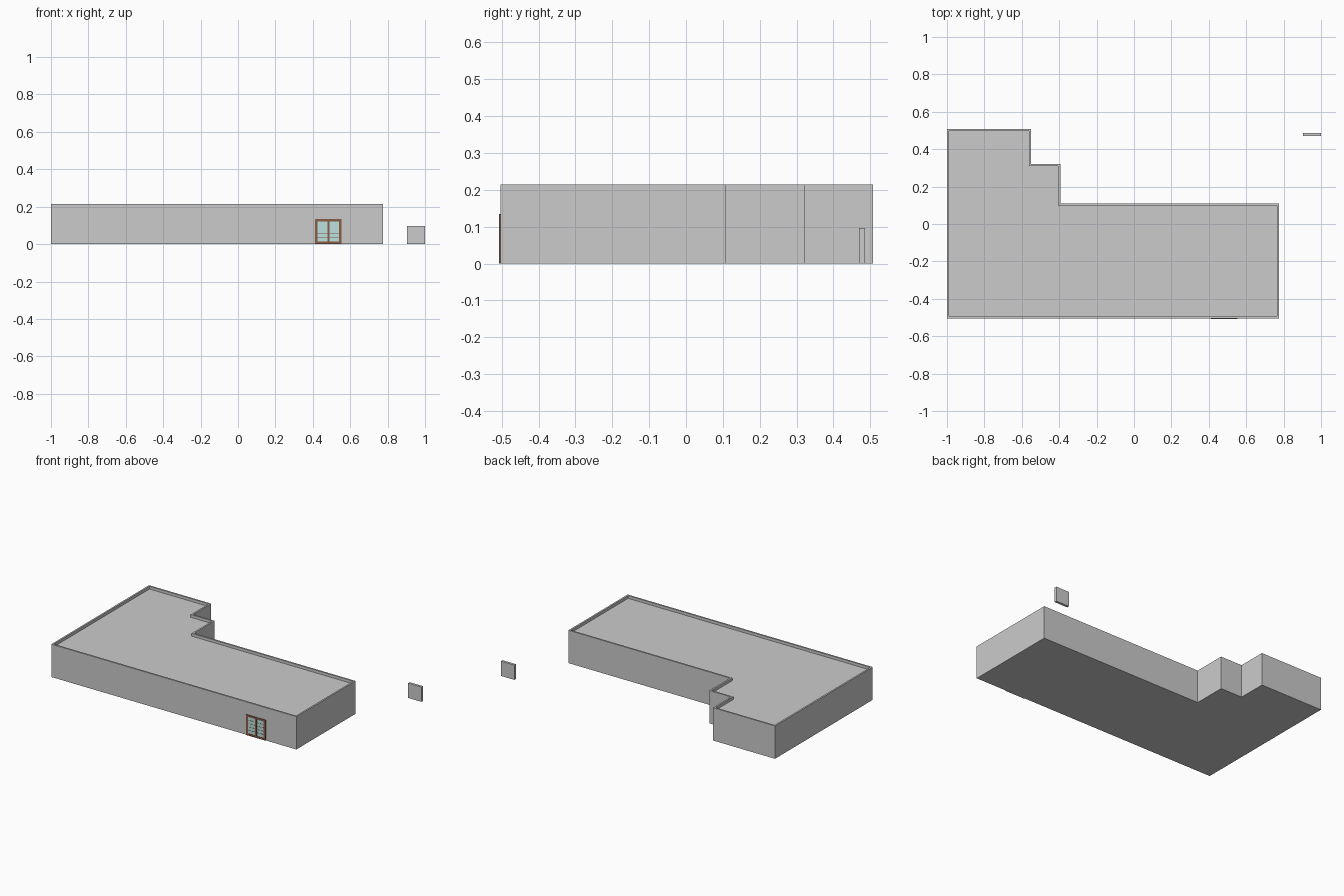
import bpy, bmesh

if "Cube" in bpy.data.objects:
    bpy.data.objects.remove(bpy.data.objects["Cube"])

def material(name, rgb):
    m = bpy.data.materials.new(name)
    m.diffuse_color = (*rgb, 1)
    m.use_nodes = True
    m.node_tree.nodes["Principled BSDF"].inputs["Base Color"].default_value = m.diffuse_color
    return m

BROWN = material("brown_wood", (0.25, 0.11, 0.06))
GLASS = material("pale_glass", (0.50, 0.75, 0.74))

def finish(bm, name, mat=None):
    bmesh.ops.recalc_face_normals(bm, faces=bm.faces)
    me = bpy.data.meshes.new(name)
    bm.to_mesh(me)
    bm.free()
    ob = bpy.data.objects.new(name, me)
    bpy.context.collection.objects.link(ob)
    if mat:
        me.materials.append(mat)
    return ob

def box(name, x0, x1, y0, y1, z0, z1, mat=None):
    bm = bmesh.new()
    bmesh.ops.create_cube(bm, size=1)
    for v in bm.verts:
        v.co = ((x0 + x1) / 2 + v.co.x * (x1 - x0),
                (y0 + y1) / 2 + v.co.y * (y1 - y0),
                (z0 + z1) / 2 + v.co.z * (z1 - z0))
    return finish(bm, name, mat)

def frame(name, x0, x1, z0, z1, w, y0, y1, mat):
    box(name + "_left", x0, x0 + w, y0, y1, z0, z1, mat)
    box(name + "_right", x1 - w, x1, y0, y1, z0, z1, mat)
    box(name + "_bottom", x0 + w, x1 - w, y0, y1, z0, z0 + w, mat)
    box(name + "_top", x0 + w, x1 - w, y0, y1, z1 - w, z1, mat)

# Building: stepped footprint raised to a block, roof sunk behind a parapet
HEIGHT, PARAPET, SINK, FRONT = 0.215, 0.011, 0.018, -0.504
outline = [(-1, FRONT), (0.776, FRONT), (0.776, 0.109), (-0.394, 0.109),
           (-0.394, 0.322), (-0.55, 0.322), (-0.55, 0.507), (-1, 0.507)]
bm = bmesh.new()
base = bm.faces.new([bm.verts.new((x, y, 0)) for x, y in outline])
ext = bmesh.ops.extrude_face_region(bm, geom=[base], use_keep_orig=True)["geom"]
bmesh.ops.translate(bm, vec=(0, 0, HEIGHT),
                    verts=[g for g in ext if isinstance(g, bmesh.types.BMVert)])
bmesh.ops.recalc_face_normals(bm, faces=bm.faces)
roof = max(bm.faces, key=lambda f: f.calc_center_median().z)
bmesh.ops.inset_region(bm, faces=[roof], thickness=PARAPET, use_even_offset=True)
sunk = bmesh.ops.extrude_discrete_faces(bm, faces=[roof])["faces"][0]
bmesh.ops.translate(bm, vec=(0, 0, -SINK), verts=sunk.verts)
finish(bm, "building_with_parapet")

# Small detached panel
box("detached_panel", 0.904, 1.0, 0.47, 0.486, 0, 0.097)

# Glazed double door
X0, X1, TOP = 0.413, 0.554, 0.134
frame("door_frame", X0, X1, 0, TOP, 0.007, FRONT - 0.004, FRONT + 0.004, BROWN)
mid = (X0 + X1) / 2
for side, a, b in (("left", X0 + 0.007, mid), ("right", mid, X1 - 0.007)):
    frame("leaf_" + side, a, b, 0.007, TOP - 0.007, 0.006,
          FRONT - 0.003, FRONT + 0.003, BROWN)
    box("glass_" + side, a + 0.006, b - 0.006, FRONT - 0.001, FRONT + 0.001,
        0.013, TOP - 0.013, GLASS)
    for i in range(1, 5):
        z = 0.013 + (TOP - 0.026) * i / 5
        box(f"glazing_bar_{side}_{i}", a + 0.006, b - 0.006,
            FRONT - 0.002, FRONT + 0.001, z - 0.001, z + 0.001, BROWN)
